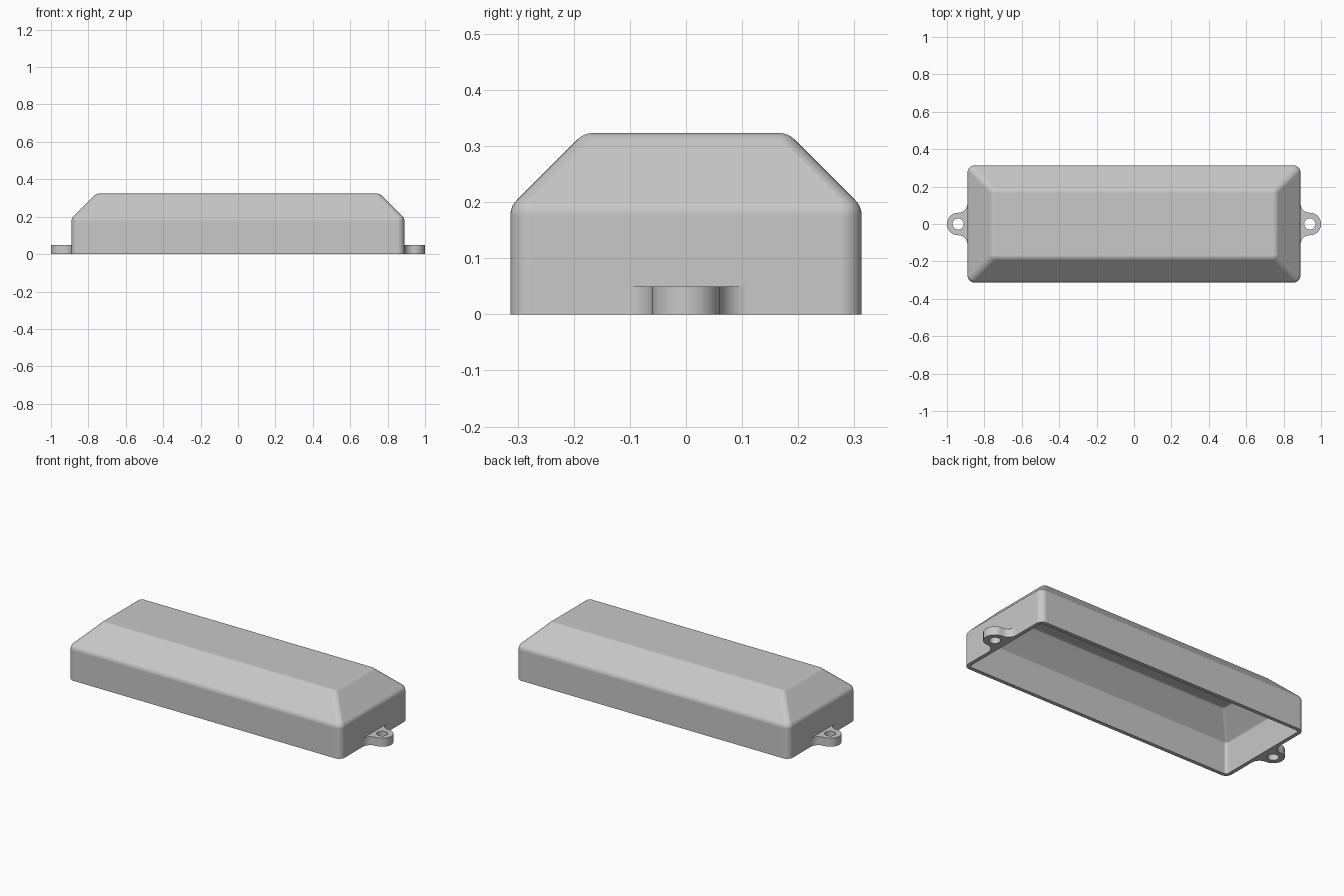
import bpy
import bmesh
from math import sin, cos, pi, radians
from mathutils import Vector

old = bpy.data.objects.get("Cube")
if old:
    bpy.data.objects.remove(old, do_unlink=True)

LENGTH, DEPTH, HEIGHT = 0.89, 0.313, 0.323   # half length, half depth, full height
CHAMFER, ROUND, WALL = 0.131, 0.038, 0.022
TAB_HEIGHT, TAB_X, TAB_R, HOLE_R, FILLET = 0.05, 0.94, 0.06, 0.03, 0.05
STEPS = 8

grey = bpy.data.materials.new("plain_grey")
grey.use_nodes = True
colour = (0.58, 0.58, 0.58, 1)
grey.diffuse_color = colour
grey.node_tree.nodes["Principled BSDF"].inputs["Base Color"].default_value = colour


def finish(bm, name):
    bmesh.ops.recalc_face_normals(bm, faces=bm.faces)
    mesh = bpy.data.meshes.new(name)
    bm.to_mesh(mesh)
    bm.free()
    mesh.materials.append(grey)
    obj = bpy.data.objects.new(name, mesh)
    bpy.context.collection.objects.link(obj)
    bpy.ops.object.select_all(action="DESELECT")
    obj.select_set(True)
    bpy.context.view_layer.objects.active = obj
    bpy.ops.object.shade_smooth_by_angle(angle=radians(30))
    weighted = obj.modifiers.new("even_shading", "WEIGHTED_NORMAL")
    weighted.keep_sharp = True
    return obj


def arc(cx, cy, r, start, end, steps=STEPS):
    angles = [start + (end - start) * i / steps for i in range(steps + 1)]
    return [(cx + r * cos(a), cy + r * sin(a)) for a in angles]


def ring(bm, hx, hy, r, z):
    """Rounded rectangle whose corner centres lie at hx, hy."""
    points = []
    for k, (sx, sy) in enumerate(((1, 1), (-1, 1), (-1, -1), (1, -1))):
        points += arc(sx * hx, sy * hy, r, k * pi / 2, (k + 1) * pi / 2)
    return [bm.verts.new((x, y, z)) for x, y in points]


def skin(bm, r):
    """Rings of one surface, from the open bottom up to the flat top."""
    tangent = ROUND * (2 ** 0.5 - 1)
    low = (LENGTH - ROUND, DEPTH - ROUND, HEIGHT - CHAMFER - tangent)
    inset = CHAMFER + tangent
    high = (LENGTH - inset, DEPTH - inset, HEIGHT - ROUND)
    rings = [ring(bm, low[0], low[1], r, 0)]
    for (hx, hy, z), start in ((low, 0), (high, pi / 4)):
        for i in range(STEPS + 1):
            a = start + pi / 4 * i / STEPS
            rings.append(ring(bm, hx, hy, r * cos(a), z + r * sin(a)))
    return rings


# Hollow cover: inner skin, bottom rim and outer skin as one surface
bm = bmesh.new()
rings = skin(bm, ROUND - WALL)[::-1] + skin(bm, ROUND)
for a, b in zip(rings, rings[1:]):
    n = len(a)
    for i in range(n):
        j = (i + 1) % n
        bm.faces.new((a[i], a[j], b[j], b[i]))
bm.faces.new(rings[0])
bm.faces.new(rings[-1])
bmesh.ops.remove_doubles(bm, verts=bm.verts, dist=0.00005)
finish(bm, "cover_shell")


# Mounting tabs with a screw hole and flared roots
def mounting_tab(side, name):
    bm = bmesh.new()
    spread = TAB_R + FILLET
    root = LENGTH - WALL / 2
    outline = [(root, -spread)]
    outline += arc(TAB_X, -spread, FILLET, pi, pi / 2)
    outline += arc(TAB_X, 0, TAB_R, -pi / 2, pi / 2, 24)[1:-1]
    outline += arc(TAB_X, spread, FILLET, -pi / 2, -pi)
    outline.append((root, spread))
    hole = arc(TAB_X, 0, HOLE_R, 0, 2 * pi, 32)[:-1]
    edges = []
    for loop in (outline, hole):
        verts = [bm.verts.new((side * x, y, 0)) for x, y in loop]
        edges += [bm.edges.new((v, verts[i - 1])) for i, v in enumerate(verts)]
    bmesh.ops.triangle_fill(bm, use_beauty=True, use_dissolve=False,
                            edges=edges, normal=Vector((0, 0, 1)))
    top = bmesh.ops.extrude_face_region(bm, geom=bm.faces[:], use_keep_orig=True)
    raised = [g for g in top["geom"] if isinstance(g, bmesh.types.BMVert)]
    bmesh.ops.translate(bm, verts=raised, vec=(0, 0, TAB_HEIGHT))
    finish(bm, name)


mounting_tab(1, "left_mounting_tab")
mounting_tab(-1, "right_mounting_tab")
